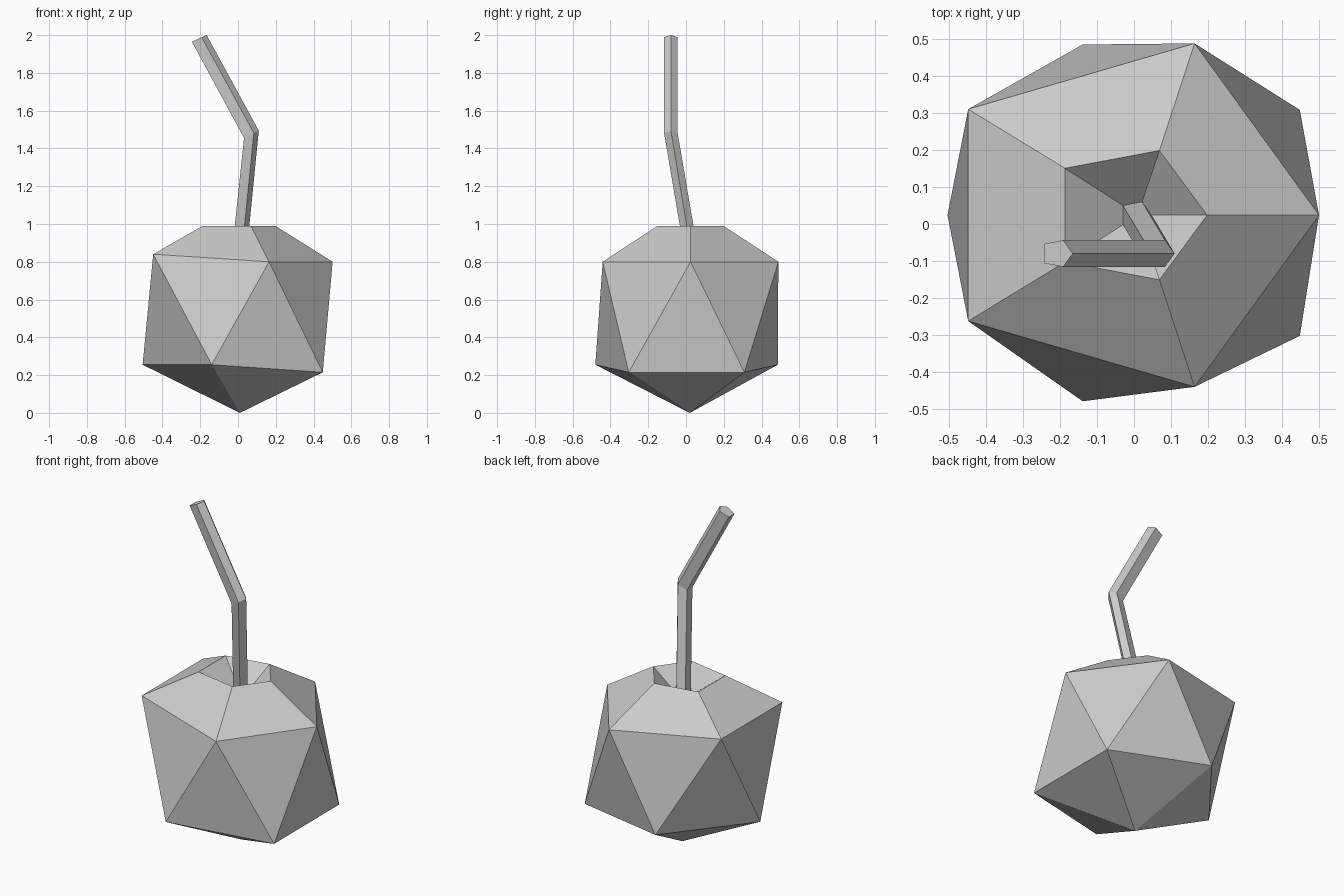
import bpy, bmesh

if "Cube" in bpy.data.objects:
    bpy.data.objects.remove(bpy.data.objects["Cube"])


def mirror_ring(points, cy, single_first=True):
    """Five (x, y, z) corners, counter-clockwise: one on the axis y=cy plus two mirrored pairs.
    Points are listed from +x to -x on the back (+y) side."""
    if single_first:
        tip, p, q = points
        back, lead = [p, q], [tip]
        front = [(x, 2 * cy - y, z) for x, y, z in (q, p)]
        return lead + back + front
    p, q, tip = points
    front = [(x, 2 * cy - y, z) for x, y, z in (q, p)]
    return [p, q, tip] + front


def add_ring(bm, pts):
    return [bm.verts.new(p) for p in pts]


def bridge(bm, low, high):
    n = len(low)
    for i in range(n):
        j = (i + 1) % n
        bm.faces.new((low[i], low[j], high[j], high[i]))


def finish(bm, name):
    mesh = bpy.data.meshes.new(name)
    bm.to_mesh(mesh)
    bm.free()
    obj = bpy.data.objects.new(name, mesh)
    bpy.context.collection.objects.link(obj)
    return obj


def straw_ring(cx, cy, z, tilt):
    """Pentagon section of the straw, its height sloping along x by tilt."""
    shape = mirror_ring([(0.038, 0, 0), (0.012, 0.036, 0), (-0.040, 0.026, 0)], 0)
    return [(cx + x, cy + y, z + tilt * x) for x, y, _ in shape]


straw_base = straw_ring(0.010, 0.024, 0.87, 0)

# coconut shell: faceted body with cut top and funnel down to the straw
lower = mirror_ring([(0.449, 0.309, 0.215), (-0.139, 0.486, 0.255), (-0.505, 0.003, 0.255)], 0.003, False)
lower[2] = (-0.505, 0.024, 0.255)
upper = mirror_ring([(0.501, 0.024, 0.80), (0.164, 0.489, 0.80), (-0.449, 0.311, 0.84)], 0.024)
rim = mirror_ring([(0.198, 0.024, 0.99), (0.069, 0.199, 0.99), (-0.187, 0.151, 0.99)], 0.024)

bm = bmesh.new()
bottom = bm.verts.new((0.01, 0.02, 0))
L, U, R, S = (add_ring(bm, r) for r in (lower, upper, rim, straw_base))
for i in range(5):
    j = (i + 1) % 5
    bm.faces.new((bottom, L[j], L[i]))
    bm.faces.new((L[i], U[j], U[i]))
    bm.faces.new((L[i], L[j], U[j]))
bridge(bm, U, R)
bridge(bm, R, S)
finish(bm, "coconut_shell")

# bent drinking straw
bm = bmesh.new()
sections = [straw_base,
            straw_ring(0.072, -0.080, 1.475, 0.50),
            straw_ring(-0.204, -0.080, 1.983, 0.46)]
rings = [add_ring(bm, s) for s in sections]
for a, b in zip(rings, rings[1:]):
    bridge(bm, a, b)
bm.faces.new(rings[-1])
finish(bm, "straw")
